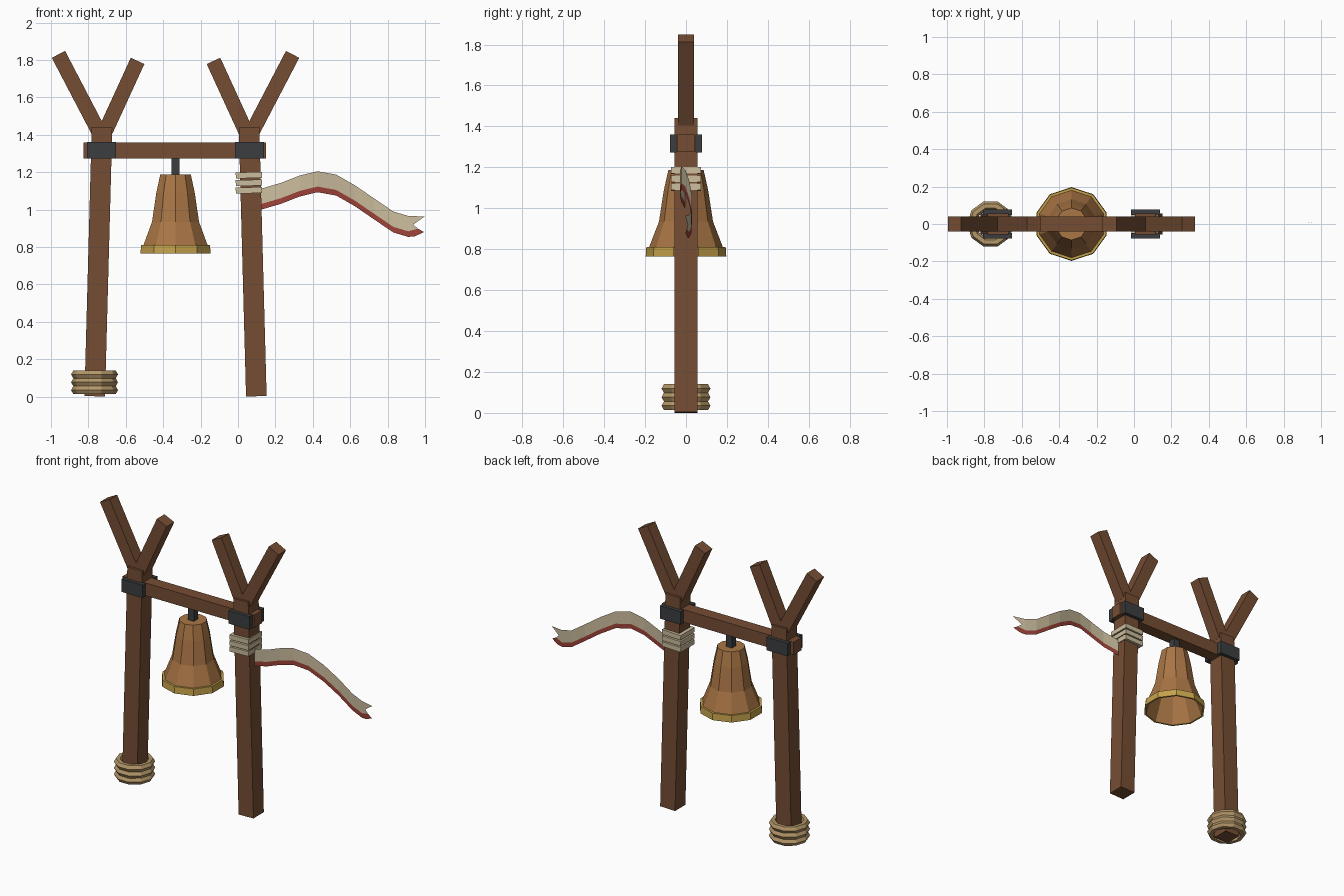
import bpy, bmesh, math
from mathutils import Vector, Matrix

cube = bpy.data.objects.get("Cube")
if cube:
    bpy.data.objects.remove(cube, do_unlink=True)


def material(name, color):
    m = bpy.data.materials.new(name)
    m.use_nodes = True
    m.diffuse_color = (*color, 1)
    bsdf = m.node_tree.nodes["Principled BSDF"]
    bsdf.inputs["Base Color"].default_value = (*color, 1)
    bsdf.inputs["Roughness"].default_value = 0.8
    return m


WOOD = material("brown wood", (0.18, 0.075, 0.034))
IRON = material("dark iron", (0.045, 0.048, 0.05))
BRONZE = material("bronze", (0.40, 0.18, 0.06))
GOLD = material("gold", (0.56, 0.36, 0.07))
CLOTH = material("cream cloth", (0.60, 0.51, 0.34))
RED = material("red cloth", (0.34, 0.055, 0.04))
ROPE = material("tan rope", (0.46, 0.31, 0.14))

MID = -0.334  # symmetry line of the frame


def finish(name, bm, *mats):
    mesh = bpy.data.meshes.new(name)
    bm.to_mesh(mesh)
    bm.free()
    for m in mats:
        mesh.materials.append(m)
    obj = bpy.data.objects.new(name, mesh)
    bpy.context.scene.collection.objects.link(obj)
    return obj


def box(name, center, size, mat, tilt=0):
    bm = bmesh.new()
    bmesh.ops.create_cube(bm, size=1)
    place = Matrix.Translation(center) @ Matrix.Rotation(tilt, 4, 'Y')
    bm.transform(place @ Matrix.Diagonal((*size, 1)))
    return finish(name, bm, mat)


def strut(name, x0, z0, x1, z1, width, mat):
    """Square bar between two points in the front plane."""
    length = math.hypot(x1 - x0, z1 - z0)
    return box(name, ((x0 + x1) / 2, 0, (z0 + z1) / 2), (width, width, length),
               mat, math.atan2(x1 - x0, z1 - z0))


def lathe(bm, profile, sides, start, center_x, closed=False):
    """Revolve (radius, z) points; returns the faces band by band."""
    rings = []
    for r, z in profile:
        rings.append([bm.verts.new((center_x + r * math.cos(start + math.tau * i / sides),
                                    r * math.sin(start + math.tau * i / sides), z))
                      for i in range(sides)])
    bands = []
    count = len(rings) if closed else len(rings) - 1
    for k in range(count):
        a, b = rings[k], rings[(k + 1) % len(rings)]
        bands.append([bm.faces.new((a[i], a[(i + 1) % sides], b[(i + 1) % sides], b[i]))
                      for i in range(sides)])
    return rings, bands


# Posts, forked branches and iron plates, mirrored about the bell
for side, s in (("right", 1), ("left", -1)):
    def mx(offset):
        return MID - s * offset
    strut(side + "_post", mx(0.432), 0.002, mx(0.393), 1.44, 0.11, WOOD)
    strut(side + "_outer_branch", mx(0.414), 1.424, mx(0.626), 1.83, 0.08, WOOD)
    strut(side + "_inner_branch", mx(0.374), 1.422, mx(0.203), 1.795, 0.08, WOOD)
    for label, y in (("front", -0.0625), ("back", 0.0625)):
        box(f"{side}_{label}_plate", (mx(0.396), y, 1.317), (0.155, 0.031, 0.087), IRON)

# Crossbeam and bell hanger
box("crossbeam", (-0.339, 0, 1.317), (0.976, 0.082, 0.085), WOOD)
box("bell_hanger", (MID, 0, 1.23), (0.045, 0.045, 0.11), IRON)

# Bell body, a ten-sided open shell
bm = bmesh.new()
outer = [(0.086, 1.187), (0.108, 1.09), (0.132, 0.935), (0.184, 0.80)]
inner = [(0.184, 0.767), (0.172, 0.80), (0.12, 0.935), (0.096, 1.09), (0.075, 1.165)]
rings, _ = lathe(bm, outer + inner, 10, math.pi / 2, MID)
bm.faces.new(rings[0])
bm.faces.new(rings[-1])
bmesh.ops.recalc_face_normals(bm, faces=bm.faces)
finish("bell_body", bm, BRONZE)

# Gold lip around the bell mouth
bm = bmesh.new()
lathe(bm, [(0.178, 0.81), (0.194, 0.81), (0.197, 0.765), (0.184, 0.765)],
      10, math.pi / 2, MID, closed=True)
bmesh.ops.recalc_face_normals(bm, faces=bm.faces)
finish("bell_lip", bm, GOLD)

# Rope coils at the foot of one post
for n in range(3):
    bm = bmesh.new()
    section = [(0.101 + 0.0245 * math.cos(math.tau * k / 6),
                0.035 + 0.042 * n + 0.0245 * math.sin(math.tau * k / 6)) for k in range(6)]
    lathe(bm, section, 10, 0, -0.767, closed=True)
    bmesh.ops.recalc_face_normals(bm, faces=bm.faces)
    finish(f"foot_rope_{n + 1}", bm, ROPE)

# Cloth wraps on the other post
for n, z in enumerate((1.103, 1.143, 1.184)):
    box(f"post_wrap_{n + 1}", (0.058, 0, z), (0.14, 0.146, 0.032), CLOTH, -0.027)

# Pennant: a rippling sheet with a red lower hem and a notched tail
top_edge = [(0.10, 1.105), (0.23, 1.143), (0.33, 1.182), (0.425, 1.205), (0.525, 1.187),
            (0.625, 1.13), (0.727, 1.06), (0.83, 0.99), (0.91, 0.966)]
drop = 0.112
hem = 0.03


def ripple(x, z):
    return (x, -0.03 * math.sin(math.tau * (x - 0.1) / 0.88), z)


bm = bmesh.new()
columns = []
for x, z in top_edge:
    columns.append([bm.verts.new(ripple(x, z - d))
                    for d in (0, drop / 2 - 0.01, drop - hem, drop)])
for a, b in zip(columns, columns[1:]):
    for row in range(3):
        f = bm.faces.new((a[row], a[row + 1], b[row + 1], b[row]))
        f.material_index = 1 if row == 2 else 0
last = columns[-1]
upper, notch, seam, lower = [bm.verts.new(ripple(x, z)) for x, z in
                             ((0.998, 0.963), (0.937, 0.92), (0.962, 0.898), (0.945, 0.857))]
tip = bm.verts.new(ripple(0.995, 0.88))
bm.faces.new((last[0], last[1], notch, upper))
bm.faces.new((last[1], last[2], seam, notch))
for corners in ((last[2], last[3], lower, seam), (seam, lower, tip)):
    bm.faces.new(corners).material_index = 1
finish("pennant", bm, CLOTH, RED)
